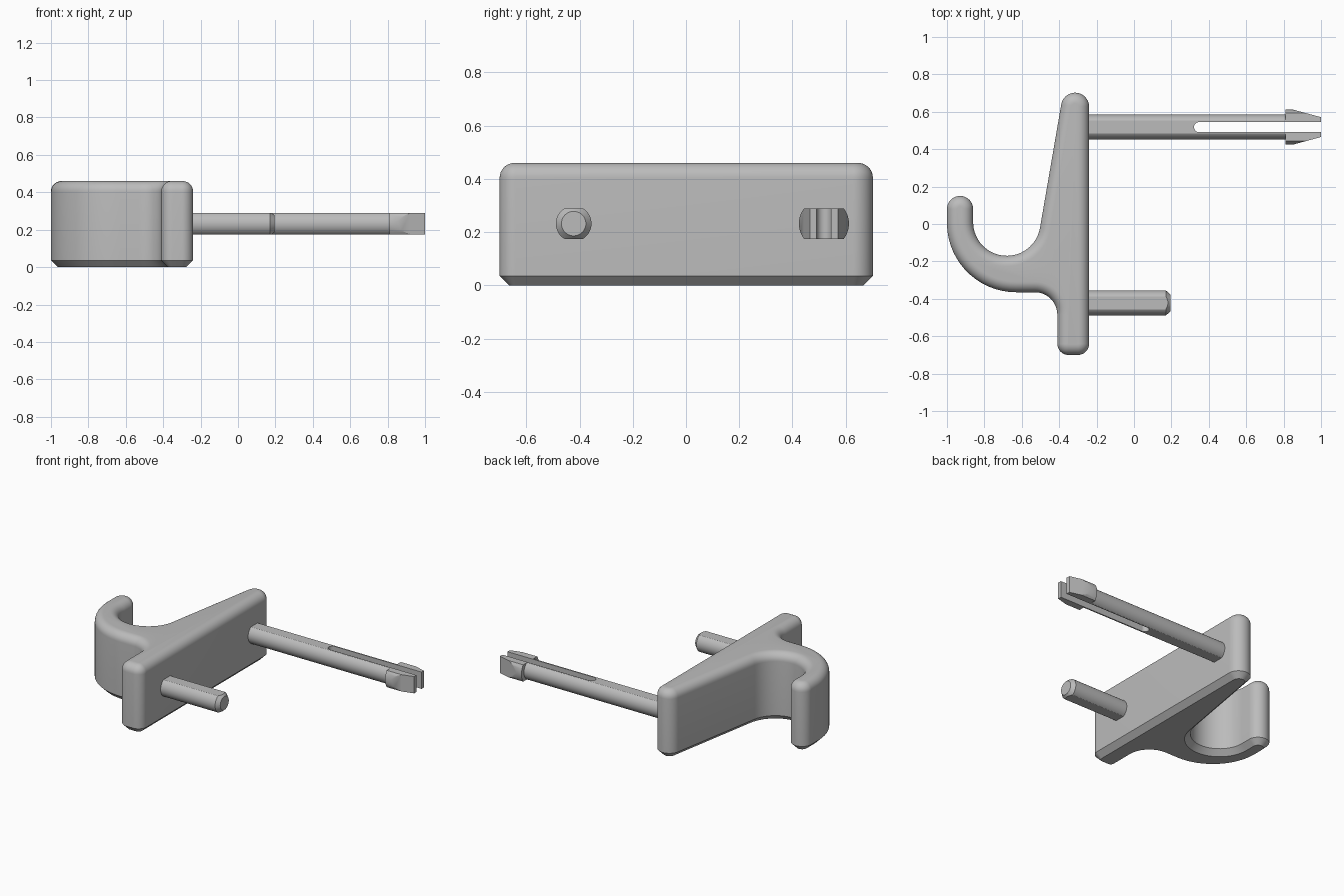
import bpy, bmesh
from math import sin, cos, pi, radians
from mathutils import Vector

if "Cube" in bpy.data.objects:
    bpy.data.objects.remove(bpy.data.objects["Cube"], do_unlink=True)

GREY = (0.5, 0.5, 0.5, 1)
plastic = bpy.data.materials.new("grey_plastic")
plastic.use_nodes = True
plastic.diffuse_color = GREY
plastic.node_tree.nodes["Principled BSDF"].inputs["Base Color"].default_value = GREY

PIN_Z, PIN_FLAT = 0.232, 0.057
LONG_Y, SHORT_Y = 0.518, -0.422
BACK_X = -0.24


def make_object(name, bm):
    bmesh.ops.recalc_face_normals(bm, faces=bm.faces[:])
    mesh = bpy.data.meshes.new(name)
    bm.to_mesh(mesh)
    bm.free()
    mesh.materials.append(plastic)
    obj = bpy.data.objects.new(name, mesh)
    bpy.context.collection.objects.link(obj)
    return obj


def activate(obj):
    bpy.ops.object.select_all(action="DESELECT")
    obj.select_set(True)
    bpy.context.view_layer.objects.active = obj


def skin(bm, rings):
    """Join equal rings of points with quads and cap both ends."""
    loops = [[bm.verts.new(p) for p in ring] for ring in rings]
    n = len(loops[0])
    for a, b in zip(loops, loops[1:]):
        for i in range(n):
            j = (i + 1) % n
            bm.faces.new((a[i], a[j], b[j], b[i]))
    bm.faces.new(loops[0][::-1])
    bm.faces.new(loops[-1])


def arc(cx, cy, r, start, end):
    """Points with outward normals; a clockwise arc is a hollow."""
    steps = max(6, int(abs(end - start) / 6))
    side = 1 if end > start else -1
    result = []
    for i in range(steps + 1):
        a = radians(start + (end - start) * i / steps)
        d = Vector((cos(a), sin(a)))
        result.append((Vector((cx, cy)) + d * r, d * side))
    return result


# Hook and wall plate: one outline, chamfered below and rounded above
outline = (
    arc(-0.30, -0.64, 0.06, -90, 0)          # lower plate corner
    + arc(-0.315, 0.627, 0.075, 0, 170)      # upper plate end
    + arc(-0.68, 0.01, 0.18, -10, -180)      # inside of hook
    + arc(-0.93, 0.08, 0.07, 0, 180)         # hook tip
    + arc(-0.63, 0.005, 0.37, 180, 270)      # outside of hook
    + arc(-0.53, -0.485, 0.12, 90, 0)        # fillet under hook
    + arc(-0.35, -0.64, 0.06, 180, 270)      # lower front corner
)
HEIGHT, ROUND, CHAMFER = 0.46, 0.056, 0.036
levels = [(0, CHAMFER), (CHAMFER, 0)]
for k in range(9):
    t = pi / 2 * k / 8
    levels.append((HEIGHT - ROUND + ROUND * sin(t), ROUND * (1 - cos(t))))
bm = bmesh.new()
skin(bm, [[(*(p - n * inset), z) for p, n in outline] for z, inset in levels])
hook = make_object("hook_body", bm)


def cut(bm, point, normal):
    """Slice away everything beyond a plane and close the opening."""
    geom = bm.verts[:] + bm.edges[:] + bm.faces[:]
    bmesh.ops.bisect_plane(bm, geom=geom, plane_co=point, plane_no=normal,
                           clear_outer=True)
    rim = [e for e in bm.edges if e.is_boundary]
    bmesh.ops.holes_fill(bm, edges=rim, sides=0)


def pin(y, profile):
    """Round bar along x from (x, radius) pairs, flat above and below."""
    bm = bmesh.new()
    n = 48
    skin(bm, [[(x, y + r * cos(2 * pi * i / n), PIN_Z + r * sin(2 * pi * i / n))
               for i in range(n)] for x, r in profile])
    bmesh.ops.recalc_face_normals(bm, faces=bm.faces[:])
    for s in (-1, 1):
        cut(bm, (0, y, PIN_Z + s * PIN_FLAT), (0, 0, s))
    return bm


# Short locating pin with chamfered end
short = make_object("short_pin", pin(
    SHORT_Y, [(BACK_X - 0.02, 0.067), (0.17, 0.067), (0.194, 0.046)]))

# Long pin shaft
shaft = make_object("long_pin", pin(LONG_Y, [(BACK_X - 0.02, 0.067), (0.82, 0.067)]))

# Barbed tip, tapered by two slanted planes
bm = pin(LONG_Y, [(0.81, 0.094), (1.0, 0.094)])
for s in (-1, 1):
    cut(bm, (1.0, LONG_Y + s * 0.053, PIN_Z), (0.27, s, 0))
barb = make_object("barbed_tip", bm)

# Round-ended slot that splits the long pin into two prongs
slot_end = arc(0.348, LONG_Y, 0.027, 90, 270)
slot_outline = [p for p, n in slot_end] + [
    Vector((1.1, LONG_Y - 0.027)), Vector((1.1, LONG_Y + 0.027))]
bm = bmesh.new()
skin(bm, [[(*p, z) for p in slot_outline] for z in (0.1, 0.4)])
slot = make_object("slot_cutter", bm)
slot.hide_render = True
for obj in (shaft, barb):
    mod = obj.modifiers.new("slot", "BOOLEAN")
    mod.operation = "DIFFERENCE"
    mod.solver = "EXACT"
    mod.object = slot
    activate(obj)
    bpy.ops.object.modifier_apply(modifier=mod.name)
bpy.data.objects.remove(slot, do_unlink=True)

for obj in (hook, short, shaft, barb):
    activate(obj)
    bpy.ops.object.shade_smooth_by_angle(angle=radians(30))
